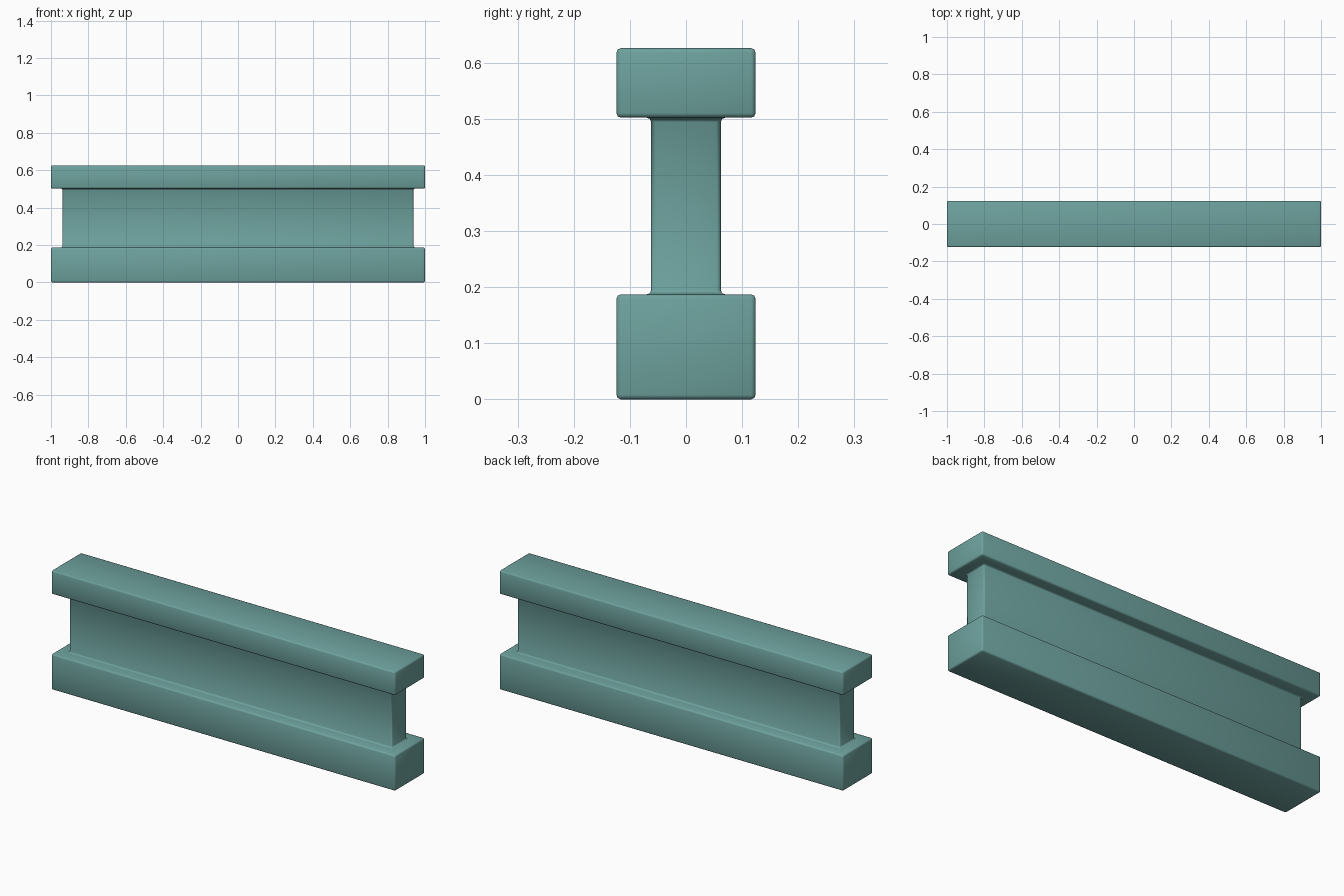
import bpy, bmesh

if "Cube" in bpy.data.objects:
    bpy.data.objects.remove(bpy.data.objects["Cube"])

# Single flat colour
mat = bpy.data.materials.new("muted teal")
mat.diffuse_color = (0.155, 0.36, 0.34, 1.0)
mat.use_nodes = True
mat.node_tree.nodes["Principled BSDF"].inputs["Base Color"].default_value = mat.diffuse_color

# Rectangular rings from bottom to top: half length, half depth, height
rings = [
    (1.0, 0.124, 0.0), (1.0, 0.124, 0.187),       # deep lower flange
    (0.938, 0.062, 0.187), (0.938, 0.062, 0.502), # recessed web
    (1.0, 0.124, 0.502), (1.0, 0.124, 0.626),     # upper flange
]
bm = bmesh.new()
loops = [[bm.verts.new((sx * x, sy * y, z))
          for sx, sy in ((-1, -1), (1, -1), (1, 1), (-1, 1))]
         for x, y, z in rings]
for a, b in zip(loops, loops[1:]):
    for i in range(4):
        j = (i + 1) % 4
        bm.faces.new((a[i], a[j], b[j], b[i]))
bm.faces.new(loops[0][::-1])
bm.faces.new(loops[-1])
bmesh.ops.recalc_face_normals(bm, faces=bm.faces[:])

mesh = bpy.data.meshes.new("flanged_beam")
bm.to_mesh(mesh)
bm.free()
mesh.materials.append(mat)
beam = bpy.data.objects.new("flanged_beam", mesh)
bpy.context.collection.objects.link(beam)

# Softened outer edges and small fillets where the web meets the flanges
bevel = beam.modifiers.new("soft_edges", 'BEVEL')
bevel.width = 0.008
bevel.segments = 2
bevel.limit_method = 'ANGLE'
for p in mesh.polygons:
    p.use_smooth = True
